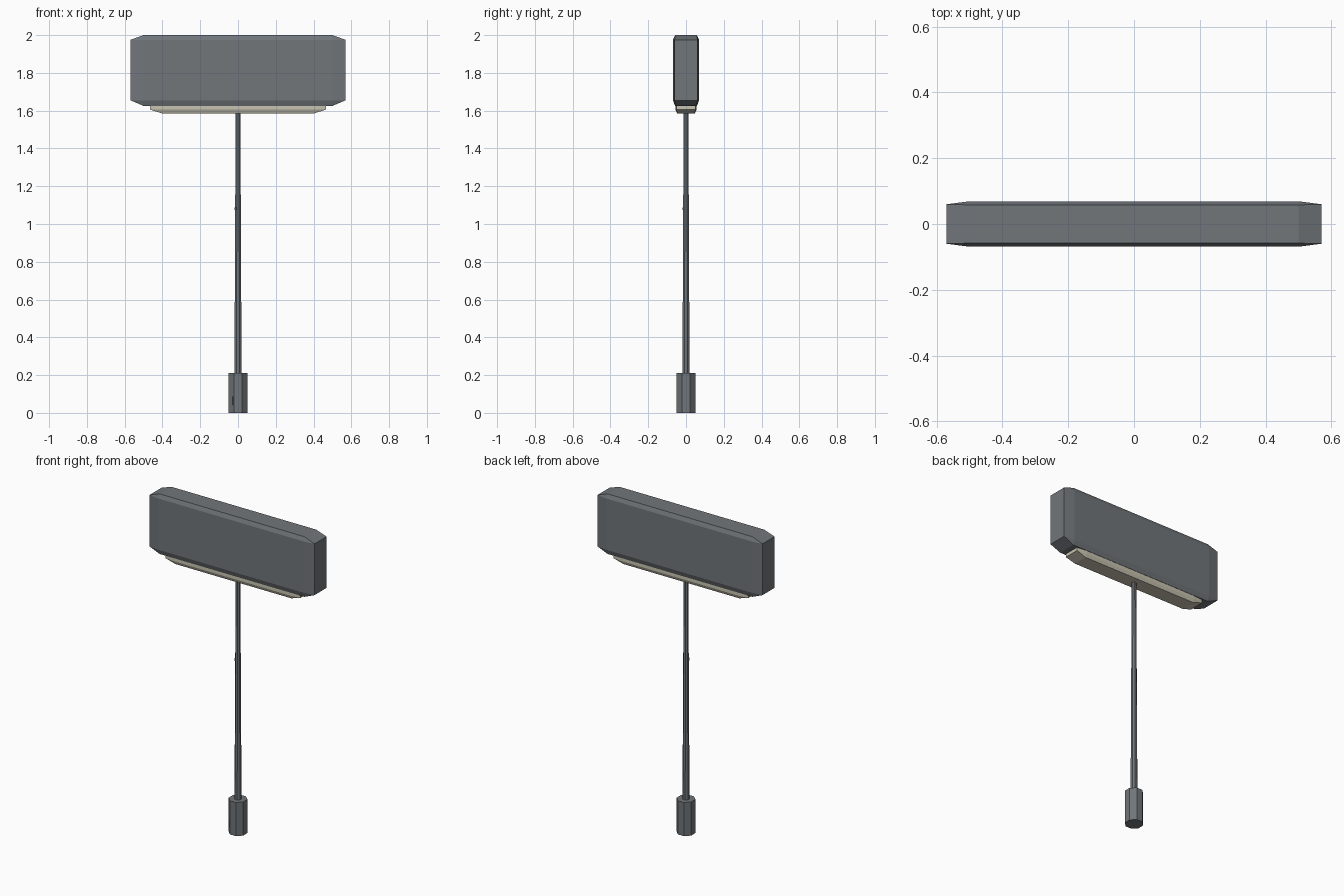
import bpy, bmesh, math
from mathutils import Matrix, Vector

if "Cube" in bpy.data.objects:
    bpy.data.objects.remove(bpy.data.objects["Cube"], do_unlink=True)


def material(name, rgb):
    m = bpy.data.materials.new(name)
    m.use_nodes = True
    m.diffuse_color = (*rgb, 1)
    m.node_tree.nodes["Principled BSDF"].inputs["Base Color"].default_value = (*rgb, 1)
    return m


GREY = material("slate grey metal", (0.165, 0.18, 0.195))
CREAM = material("cream diffuser", (0.58, 0.55, 0.44))


def finish(name, bm, mat):
    bmesh.ops.recalc_face_normals(bm, faces=bm.faces)
    mesh = bpy.data.meshes.new(name)
    bm.to_mesh(mesh)
    bm.free()
    mesh.materials.append(mat)
    ob = bpy.data.objects.new(name, mesh)
    bpy.context.collection.objects.link(ob)
    return ob


def faceted_block(name, rings, mat):
    """Convex solid through mirrored corner points (half x, half y, z)."""
    bm = bmesh.new()
    for x, y, z in rings:
        for sx in (-1, 1):
            for sy in (-1, 1):
                bm.verts.new((sx * x, sy * y, z))
    bmesh.ops.convex_hull(bm, input=bm.verts)
    bmesh.ops.dissolve_limit(bm, angle_limit=0.01, verts=bm.verts, edges=bm.edges)
    return finish(name, bm, mat)


def octagon_post(name, r_low, r_high, z_low, z_high, mat):
    """Tapered eight-sided post, radii measured to the flats."""
    bm = bmesh.new()
    k = 1 / math.cos(math.pi / 8)
    bmesh.ops.create_cone(
        bm, cap_ends=True, segments=8, radius1=r_low * k, radius2=r_high * k,
        depth=z_high - z_low,
        matrix=Matrix.Translation((0, 0, (z_low + z_high) / 2))
        @ Matrix.Rotation(math.pi / 8, 4, 'Z'))
    return finish(name, bm, mat)


def diagonal_plate(name, distance, z, size, mat):
    """Small plate on the front right flat of the post."""
    bm = bmesh.new()
    centre = Vector((-1, -1, 0)).normalized() * distance + Vector((0, 0, z))
    bmesh.ops.create_cube(
        bm, size=1, matrix=Matrix.Translation(centre)
        @ Matrix.Rotation(-math.pi / 4, 4, 'Z') @ Matrix.Diagonal((*size, 1)))
    return finish(name, bm, mat)


# Lamp head with chamfered rim and tapered ends
faceted_block("lamp_head", [
    (0.57, 0.06, 1.655), (0.57, 0.06, 1.975),
    (0.50, 0.069, 1.655), (0.50, 0.069, 1.975),
    (0.50, 0.058, 1.625), (0.50, 0.058, 2.0)], GREY)

# Light diffuser under the head
faceted_block("diffuser", [
    (0.465, 0.05, 1.63), (0.465, 0.05, 1.605),
    (0.40, 0.056, 1.63), (0.40, 0.056, 1.605),
    (0.40, 0.047, 1.585)], CREAM)

# Post and base sleeve
octagon_post("pole", 0.019, 0.0125, 0.2, 1.6, GREY)
octagon_post("base_sleeve", 0.05, 0.05, 0.0, 0.21, GREY)

# Service hatch and small fixing on the post
diagonal_plate("base_hatch", 0.051, 0.063, (0.022, 0.006, 0.045), GREY)
diagonal_plate("pole_fixing", 0.0165, 1.08, (0.008, 0.008, 0.014), GREY)
